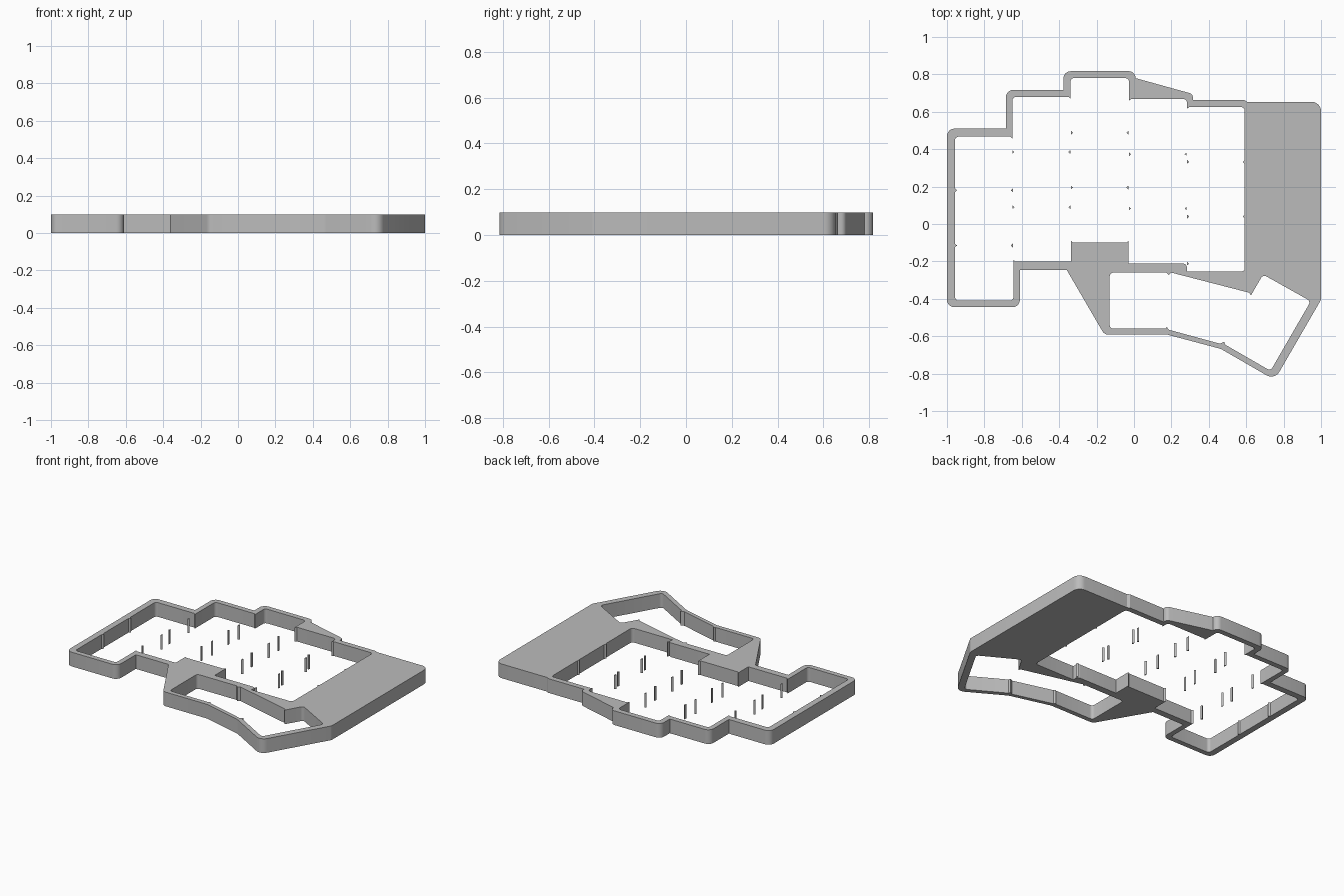
import bpy, bmesh, math
from mathutils import Vector

if "Cube" in bpy.data.objects:
    bpy.data.objects.remove(bpy.data.objects["Cube"])

HEIGHT = 0.098

grey = bpy.data.materials.new("light_grey")
grey.diffuse_color = (0.5, 0.5, 0.5, 1)
grey.use_nodes = True
grey.node_tree.nodes["Principled BSDF"].inputs["Base Color"].default_value = grey.diffuse_color


def rounded(points, steps=6):
    """Turn (x, y, radius) corners into a loop with filleted corners."""
    loop = []
    n = len(points)
    for i, (x, y, r) in enumerate(points):
        p = Vector((x, y))
        if r == 0:
            loop.append(p)
            continue
        a = (Vector(points[i - 1][:2]) - p).normalized()
        b = (Vector(points[(i + 1) % n][:2]) - p).normalized()
        half = a.angle(b) / 2
        centre = p + (a + b).normalized() * (r / math.sin(half))
        start = p + a * (r / math.tan(half)) - centre
        end = p + b * (r / math.tan(half)) - centre
        sweep = math.atan2(start.x * end.y - start.y * end.x, start.dot(end))
        for k in range(steps + 1):
            t = sweep * k / steps
            c, s = math.cos(t), math.sin(t)
            loop.append(centre + Vector((start.x * c - start.y * s,
                                         start.x * s + start.y * c)))
    return loop


def extrude_bm(bm, faces):
    res = bmesh.ops.extrude_face_region(bm, geom=faces)
    top = [g for g in res["geom"] if isinstance(g, bmesh.types.BMVert)]
    bmesh.ops.translate(bm, verts=top, vec=(0, 0, HEIGHT))
    bmesh.ops.recalc_face_normals(bm, faces=bm.faces)


def finish(bm, name):
    mesh = bpy.data.meshes.new(name)
    bm.to_mesh(mesh)
    bm.free()
    mesh.materials.append(grey)
    obj = bpy.data.objects.new(name, mesh)
    bpy.context.collection.objects.link(obj)
    return obj


R, Q = 0.04, 0.02

# Outer wall of the case
outer = [
    (-1, .51, R), (-.685, .51, 0), (-.685, .717, R), (-.378, .717, 0),
    (-.378, .817, R), (.008, .817, .035), (.008, .78, 0), (.315, .695, .025),
    (.315, .663, 0), (.59, .663, 0), (.605, .653, 0), (1, .653, .05),
    (1, -.405, .03), (.752, -.834, .05), (.465, -.668, .05), (.18, -.592, 0),
    (-.158, -.592, R), (-.36, -.245, 0), (-.61, -.245, 0),
    (-.61, -.445, R), (-1, -.445, R),
]
# Opening for the main keys
key_opening = [
    (-.957, .467, Q), (-.65, .467, 0), (-.65, .68, Q), (-.34, .68, 0),
    (-.34, .78, Q), (-.027, .78, Q), (-.027, .668, 0), (.283, .668, Q),
    (.283, .625, 0), (.592, .625, Q), (.592, -.255, Q), (.283, -.255, 0),
    (.283, -.212, Q), (-.03, -.212, 0), (-.03, -.1, 0), (-.337, -.1, 0),
    (-.337, -.2, 0), (-.645, -.2, 0), (-.645, -.41, Q), (-.957, -.41, Q),
]
# Opening for the thumb keys
thumb_opening = [
    (-.13, -.26, Q), (.172, -.26, 0), (.185, -.272, 0), (.2, -.26, 0),
    (.615, -.367, 0), (.625, -.382, 0), (.69, -.27, Q), (.945, -.413, Q),
    (.73, -.785, Q), (.487, -.645, 0), (.482, -.63, 0), (.46, -.64, 0),
    (.185, -.565, 0), (.175, -.55, 0), (.168, -.56, 0), (-.13, -.56, Q),
]

# Case body: outline with both openings, filled and raised
bm = bmesh.new()
for corners in (outer, key_opening, thumb_opening):
    verts = [bm.verts.new((p.x, p.y, 0)) for p in rounded(corners)]
    for i, v in enumerate(verts):
        bm.edges.new((verts[i - 1], v))
bmesh.ops.triangle_fill(bm, use_beauty=True, edges=bm.edges[:], normal=(0, 0, 1))
extrude_bm(bm, bm.faces[:])
case = finish(bm, "case_frame")
bpy.context.view_layer.objects.active = case
case.select_set(True)
bpy.ops.object.shade_smooth_by_angle(angle=math.radians(30))

# Thin triangular slivers between neighbouring key positions
columns = [  # left edge, right edge, y of the key boundaries
    (-.957, -.648, (.18, -.115)),
    (-.65, -.34, (.385, .09)),
    (-.337, -.03, (.488, .195)),
    (-.027, .282, (.373, .083)),
    (.284, .592, (.332, .04)),
]
spots = [(x, y, s) for left, right, ys in columns for y in ys
         for x, s in ((left, 1), (right, -1))]
# Cusps at the stepped corners of the key opening
spots += [(-.65, .467, -1), (-.34, .68, -1), (-.027, .668, 1), (.283, .625, 1),
          (.283, -.212, 1), (-.03, -.1, -1), (-.337, -.1, 1), (-.645, -.2, 1)]

bm = bmesh.new()
for x, y, side in spots:
    bm.faces.new([bm.verts.new(c) for c in (
        (x, y - .01, 0), (x, y + .01, 0), (x + side * .011, y, 0))])
extrude_bm(bm, bm.faces[:])
finish(bm, "key_slivers")
